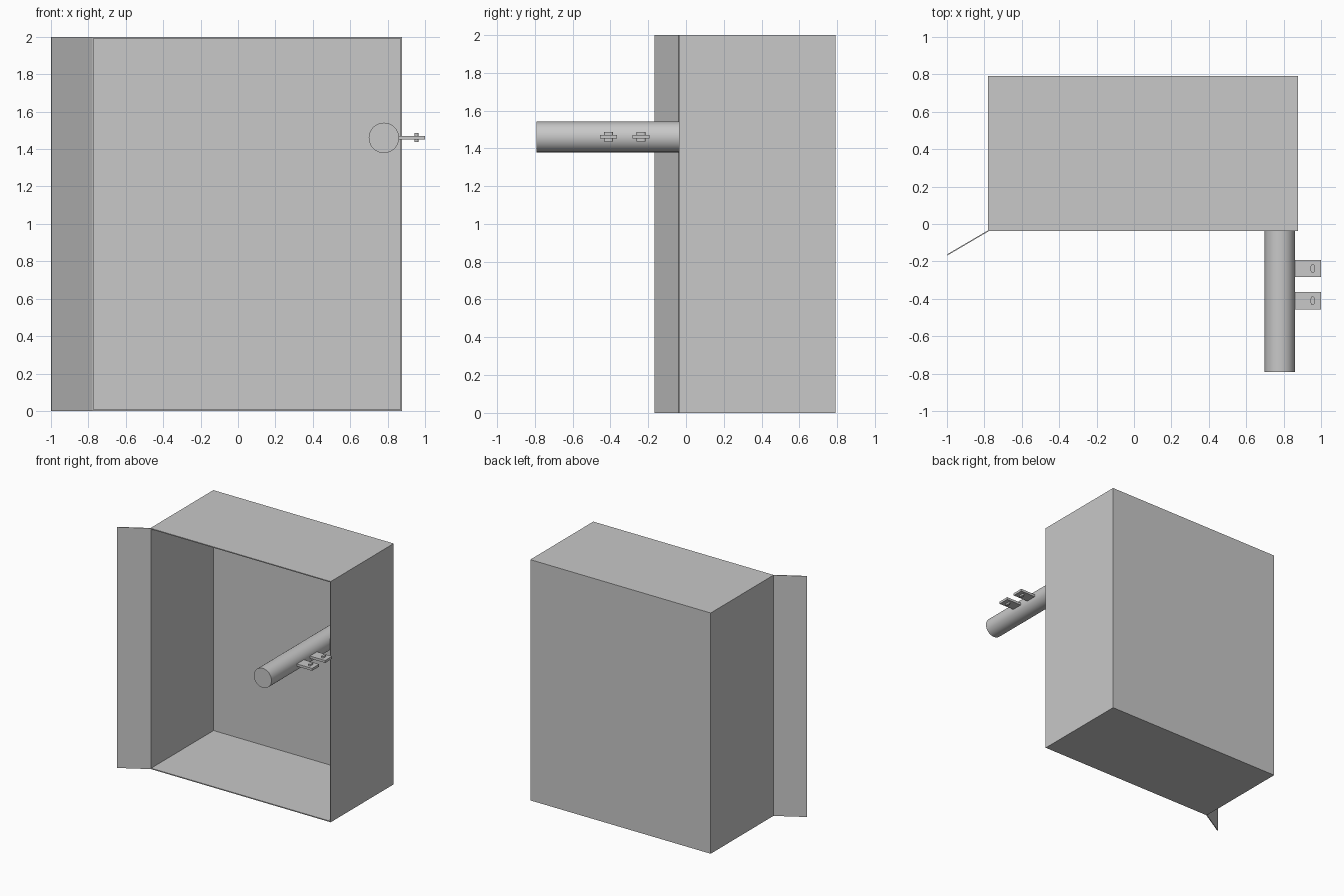
import bpy, bmesh, math
from mathutils import Vector, Matrix

if "Cube" in bpy.data.objects:
    bpy.data.objects.remove(bpy.data.objects["Cube"])

grey = bpy.data.materials.new("plain grey")
grey.diffuse_color = (0.58, 0.58, 0.58, 1)
grey.use_nodes = True
grey.node_tree.nodes["Principled BSDF"].inputs["Base Color"].default_value = grey.diffuse_color


def finish(name, bm):
    bmesh.ops.recalc_face_normals(bm, faces=bm.faces)
    mesh = bpy.data.meshes.new(name)
    bm.to_mesh(mesh)
    bm.free()
    mesh.materials.append(grey)
    ob = bpy.data.objects.new(name, mesh)
    bpy.context.collection.objects.link(ob)
    return ob


def prism(name, outline, z0, z1):
    """Extrude a plan outline from z0 up to z1."""
    bm = bmesh.new()
    face = bm.faces.new([bm.verts.new((x, y, z0)) for x, y in outline])
    ext = bmesh.ops.extrude_face_region(bm, geom=[face])
    verts = [g for g in ext["geom"] if isinstance(g, bmesh.types.BMVert)]
    bmesh.ops.translate(bm, verts=verts, vec=(0, 0, z1 - z0))
    return finish(name, bm)


def rect(x0, x1, y0, y1):
    return [(x0, y0), (x1, y0), (x1, y1), (x0, y1)]


# Thin-walled cabinet, open at the front
X0, X1, Y0, Y1, H, T = -0.78, 0.878, -0.037, 0.79, 2.0, 0.008
bm = bmesh.new()
bmesh.ops.create_cube(bm, size=1, matrix=Matrix.LocRotScale(
    Vector(((X0 + X1) / 2, (Y0 + Y1) / 2, H / 2)), None,
    Vector((X1 - X0, Y1 - Y0, H))))
bm.normal_update()
front = [f for f in bm.faces if f.normal.y < -0.5]
# inset the front face, then push it back to hollow the cabinet
bmesh.ops.inset_region(bm, faces=front, thickness=T, use_even_offset=True)
ext = bmesh.ops.extrude_face_region(bm, geom=front)
bmesh.ops.delete(bm, geom=front, context="FACES_ONLY")
back = [g for g in ext["geom"] if isinstance(g, bmesh.types.BMVert)]
bmesh.ops.translate(bm, verts=back, vec=(0, Y1 - Y0 - T, 0))
finish("cabinet", bm)

# Angled full-height flap on the left front edge
a, b = Vector((X0, Y0)), Vector((-0.998, -0.165))
n = (b - a).orthogonal().normalized() * 0.003
prism("side_flap", [a + n, b + n, b - n, a - n], 0, H)

# Round bar reaching from the back panel out through the opening
CX, CZ, R = 0.78, 1.46, 0.081
y_front, y_back = -0.79, Y1 - T
bm = bmesh.new()
bmesh.ops.create_cone(
    bm, cap_ends=True, segments=48, radius1=R, radius2=R, depth=y_back - y_front,
    matrix=Matrix.Translation((CX, (y_front + y_back) / 2, CZ))
    @ Matrix.Rotation(math.pi / 2, 4, "X"))
bar = finish("round_bar", bm)
bpy.context.view_layer.objects.active = bar
bar.select_set(True)
bpy.ops.object.shade_smooth_by_angle(angle=math.radians(35))

# Two flat tabs on the bar, each with a small rounded pin through it
for i, yc in enumerate((-0.238, -0.41), 1):
    prism(f"tab_{i}", rect(0.85, 1.0, yc - 0.046, yc + 0.046), 1.451, 1.471)
    r, half = 0.01, 0.013
    pin = []
    for k in range(14):
        t = math.pi * (k % 7) / 6 + (math.pi if k > 6 else 0)
        side = half if k < 7 else -half
        pin.append((0.955 + r * math.cos(t), yc + side + r * math.sin(t)))
    prism(f"tab_pin_{i}", pin, 1.437, 1.485)
